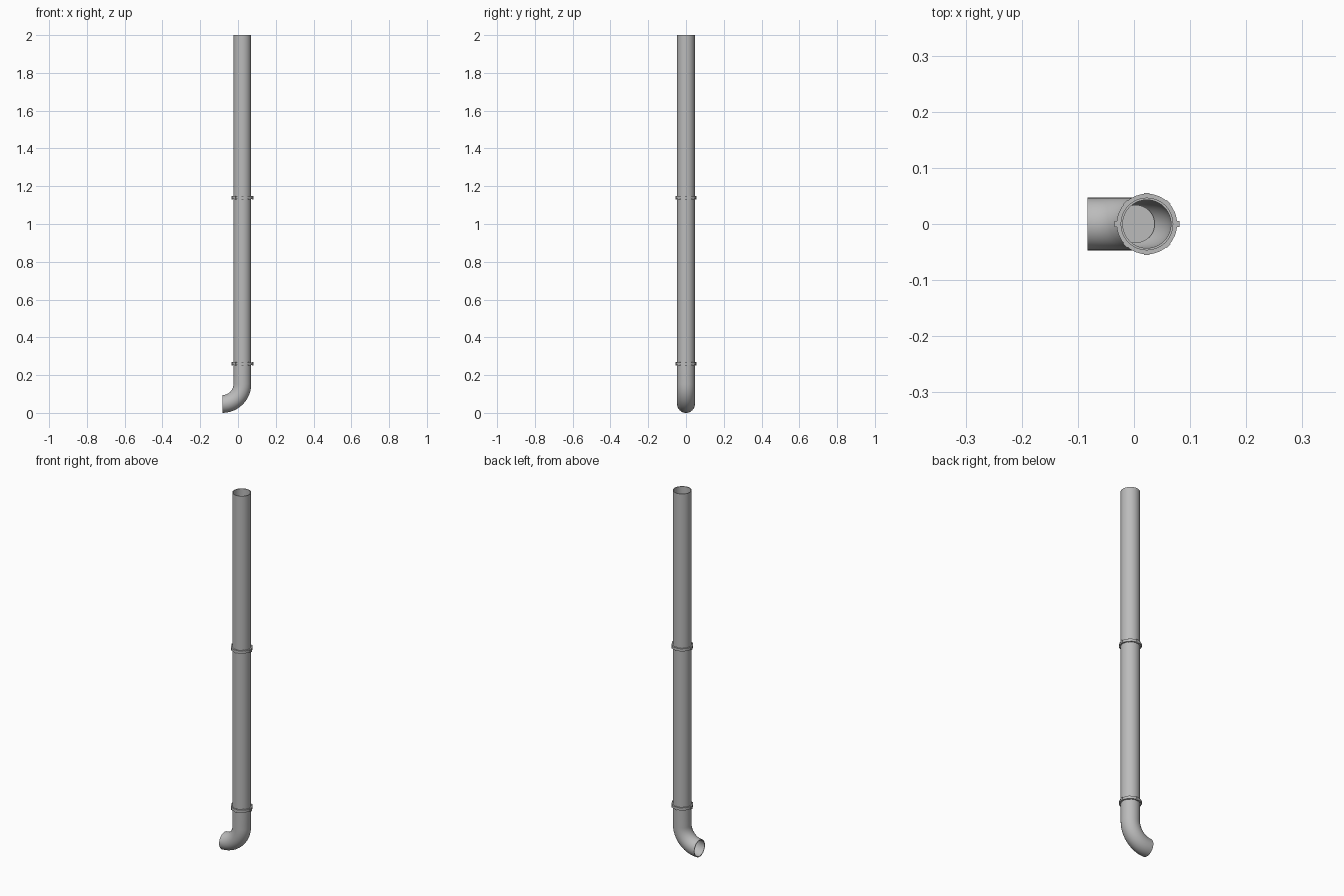
import bpy, bmesh, math
from mathutils import Vector, Matrix

if "Cube" in bpy.data.objects:
    bpy.data.objects.remove(bpy.data.objects["Cube"])

AXIS = 0.023        # x of the vertical pipe
RADIUS = 0.047
WALL = 0.004
BEND = 0.106        # centre-line radius of the elbow
SIDES = 32


def material(name, value):
    mat = bpy.data.materials.new(name)
    mat.use_nodes = True
    color = (value, value, value, 1)
    mat.diffuse_color = color
    mat.node_tree.nodes["Principled BSDF"].inputs["Base Color"].default_value = color
    return mat


metal = material("grey metal", 0.5)


def finish(name, bm, smooth=True):
    bmesh.ops.recalc_face_normals(bm, faces=bm.faces)
    mesh = bpy.data.meshes.new(name)
    bm.to_mesh(mesh)
    bm.free()
    mesh.materials.append(metal)
    obj = bpy.data.objects.new(name, mesh)
    bpy.context.collection.objects.link(obj)
    if smooth:
        bpy.ops.object.select_all(action="DESELECT")
        obj.select_set(True)
        bpy.context.view_layer.objects.active = obj
        bpy.ops.object.shade_smooth_by_angle(angle=math.radians(40))
    return obj


def tube(name, stations, outer, inner):
    """Hollow tube along (centre, side direction) stations in the xz plane."""
    bm = bmesh.new()

    def ring(center, side, r):
        angles = [math.tau * i / SIDES for i in range(SIDES)]
        return [bm.verts.new(center + side * r * math.cos(a)
                             + Vector((0, r * math.sin(a), 0))) for a in angles]

    rings = [ring(c, s, outer) for c, s in stations]
    rings += [ring(c, s, inner) for c, s in reversed(stations)]
    for a, b in zip(rings, rings[1:] + rings[:1]):
        for i in range(SIDES):
            j = (i + 1) % SIDES
            bm.faces.new((a[i], a[j], b[j], b[i]))
    return finish(name, bm)


def upright(name, low, high, outer, inner):
    side = Vector((1, 0, 0))
    return tube(name, [(Vector((AXIS, 0, z)), side) for z in (low, high)], outer, inner)


# Straight pipe lengths, meeting at the collars
LOWER, UPPER = 0.26, 1.14
upright("lower_pipe", LOWER, UPPER, RADIUS, RADIUS - WALL)
upright("upper_pipe", UPPER, 2.0, RADIUS, RADIUS - WALL)

# Elbow and spout
center = Vector((AXIS - BEND, 0, RADIUS + BEND))
stations = [(Vector((AXIS, 0, LOWER)), Vector((1, 0, 0)))]
for step in range(13):
    a = math.radians(90) * step / 12
    out = Vector((math.cos(a), 0, -math.sin(a)))
    stations.append((center + out * BEND, out))
tube("elbow", stations, RADIUS, RADIUS - WALL)

# Flat plate inside the elbow
bm = bmesh.new()
bmesh.ops.create_circle(bm, cap_ends=True, segments=SIDES, radius=0.034,
                        matrix=Matrix.Translation((0.003, 0, 0.075)))
finish("inner_plate", bm, smooth=False)


# Collars with a ring of small lugs
def lugs(name, z):
    bm = bmesh.new()
    for i in range(8):
        turn = Matrix.Rotation(math.tau * i / 8, 4, "Z")
        reach = 0.058 if i % 4 == 0 else 0.055
        place = (Matrix.Translation((AXIS, 0, z)) @ turn
                 @ Matrix.Translation((reach - 0.004, 0, 0))
                 @ Matrix.Diagonal((0.008, 0.010, 0.018, 1)))
        bmesh.ops.create_cube(bm, size=1, matrix=place)
    finish(name, bm, smooth=False)


for label, z in (("lower", LOWER), ("upper", UPPER)):
    upright(label + "_collar", z - 0.007, z + 0.007, 0.054, RADIUS - 0.001)
    lugs(label + "_collar_lugs", z)
